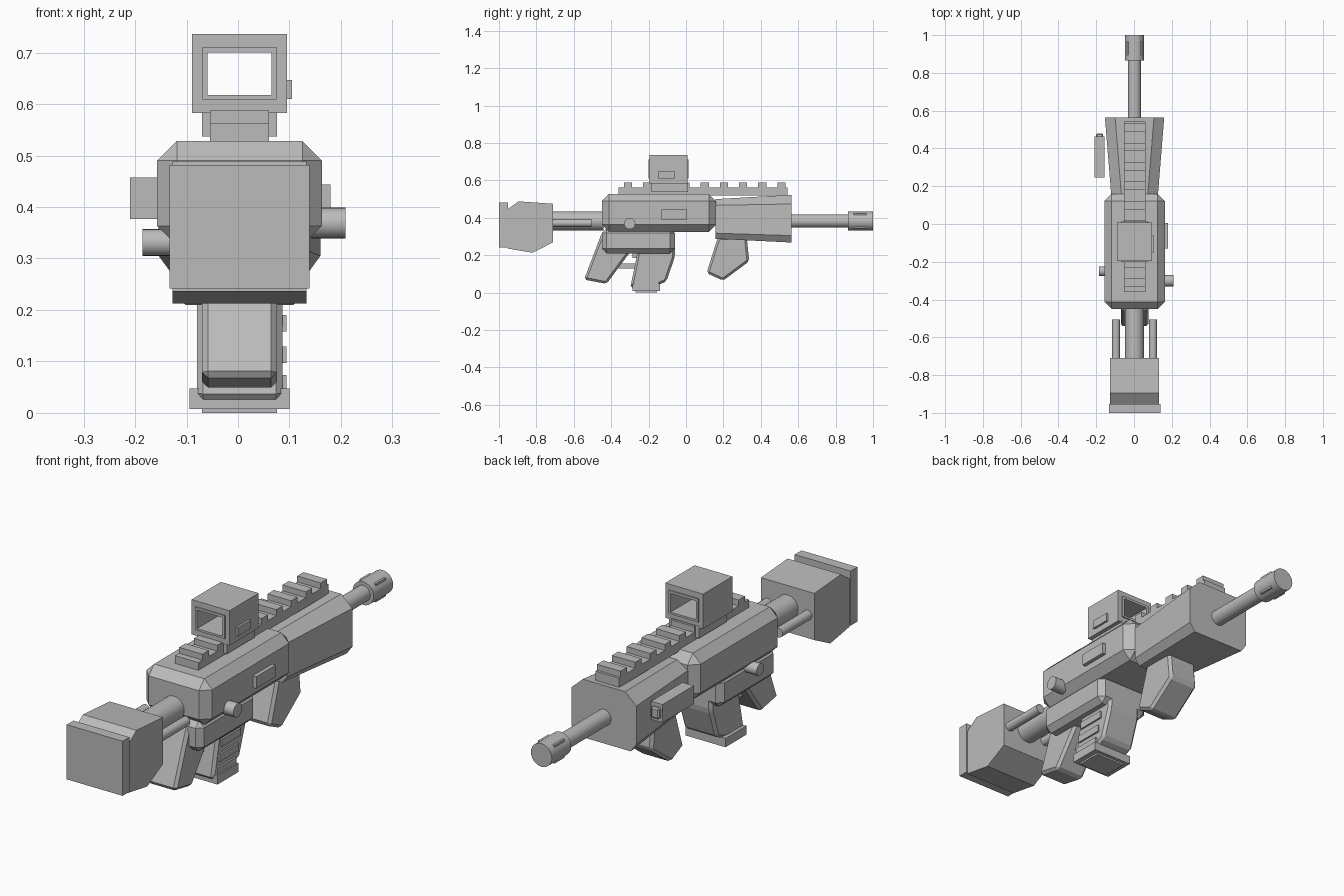
import bpy, bmesh, math
from mathutils import Matrix, Vector

if "Cube" in bpy.data.objects:
    bpy.data.objects.remove(bpy.data.objects["Cube"])

CX = 0.003  # centre line of the body
grey = bpy.data.materials.new("plain_grey")
grey.diffuse_color = (0.5, 0.5, 0.5, 1)
grey.use_nodes = True
grey.node_tree.nodes["Principled BSDF"].inputs["Base Color"].default_value = grey.diffuse_color


def finish(bm, name, bevel=0.0):
    bmesh.ops.recalc_face_normals(bm, faces=bm.faces)
    if bevel:
        bmesh.ops.bevel(bm, geom=bm.edges[:], offset=bevel, segments=1,
                        profile=0.5, affect='EDGES', clamp_overlap=True)
    me = bpy.data.meshes.new(name)
    bm.to_mesh(me)
    bm.free()
    me.materials.append(grey)
    ob = bpy.data.objects.new(name, me)
    ob.location.x = CX
    bpy.context.collection.objects.link(ob)
    return ob


def box(name, x, y, z, bevel=0.0):
    bm = bmesh.new()
    m = Matrix.Translation(((x[0] + x[1]) / 2, (y[0] + y[1]) / 2, (z[0] + z[1]) / 2))
    m = m @ Matrix.Diagonal((x[1] - x[0], y[1] - y[0], z[1] - z[0], 1))
    bmesh.ops.create_cube(bm, size=1, matrix=m)
    return finish(bm, name, bevel)


def loft(name, rings, bevel=0.0):
    """Solid between two or more matching rings of points."""
    bm = bmesh.new()
    vs = [[bm.verts.new(p) for p in r] for r in rings]
    n = len(vs[0])
    for a, b in zip(vs, vs[1:]):
        for i in range(n):
            bm.faces.new((a[i], a[(i + 1) % n], b[(i + 1) % n], b[i]))
    bm.faces.new(vs[0][::-1])
    bm.faces.new(vs[-1])
    return finish(bm, name, bevel)


def profile(name, pts, hw, bevel=0.0):
    """Side outline (y, z) extruded across x."""
    return loft(name, [[(s * hw, y, z) for y, z in pts] for s in (-1, 1)], bevel)


def rod(name, a, b, r, sides=24):
    a, b = Vector(a), Vector(b)
    d = b - a
    bm = bmesh.new()
    m = Matrix.Translation((a + b) / 2) @ d.to_track_quat('Z', 'Y').to_matrix().to_4x4()
    bmesh.ops.create_cone(bm, cap_ends=True, segments=sides, radius1=r, radius2=r,
                          depth=d.length, matrix=m)
    for f in bm.faces:
        f.smooth = len(f.verts) == 4
    for e in bm.edges:
        e.smooth = all(f.smooth for f in e.link_faces)
    return finish(bm, name)


def frame(name, ow, oz, iw, iz, y):
    """Rectangular tube open along y."""
    bm = bmesh.new()
    loops = []
    for w, z in ((ow, oz), (iw, iz)):
        for yy in y:
            loops.append([bm.verts.new((sx * w, yy, z[k])) for sx, k in
                          ((-1, 0), (1, 0), (1, 1), (-1, 1))])
    o0, o1, i0, i1 = loops
    for a, b in ((o0, o1), (o1, i1), (i1, i0), (i0, o0)):
        for i in range(4):
            j = (i + 1) % 4
            bm.faces.new((a[i], a[j], b[j], b[i]))
    return finish(bm, name)


# Upper and lower receiver
box("upper_receiver", (-.16, .16), (-.45, .16), (.325, .528), .038)
box("lower_receiver", (-.13, .13), (-.45, -.06), (.21, .345), .025)


# Tapered eight-sided handguard
def guard_ring(y, hw, top_hw, bot_hw, z0, z1, z2, z3):
    half = [(bot_hw, z0), (hw, z1), (hw, z2), (top_hw, z3)]
    return [(x, y, z) for x, z in half] + [(-x, y, z) for x, z in half[::-1]]


loft("handguard", [guard_ring(.158, .124, .07, .10, .288, .318, .467, .50),
                   guard_ring(.565, .157, .103, .13, .268, .305, .474, .523)])

# Barrel and muzzle
rod("barrel", (0, .55, .383), (0, .88, .383), .035)
rod("muzzle", (0, .865, .383), (0, 1.0, .383), .051)
box("muzzle_ridges", (-.04, .04), (.895, .965), (.343, .423))

# Stock, tube and side rods
profile("stock", [(-.955, .445), (-.895, .488), (-.71, .475), (-.71, .27),
                  (-.82, .213), (-.955, .236)], .13)
box("butt_pad", (-.136, .136), (-1.0, -.953), (.242, .482))
rod("stock_tube", (0, -.72, .383), (0, -.44, .383), .051)
for s in (-1, 1):
    rod("stock_rod", (s * .098, -.72, .372), (s * .098, -.505, .372), .021, 16)

# Top rail with teeth
box("rail_base", (-.057, .057), (-.36, .543), (.52, .562))
for i in range(9):
    y = -.31 + i * .1025
    box("rail_tooth", (-.057, .057), (y - .022, y + .022), (.555, .588))

# Sight
box("sight_mount", (-.073, .073), (-.185, .01), (.537, .59))
frame("sight_body", .092, (.583, .736), .07, (.611, .709), (-.195, .008))
frame("sight_rim", .072, (.609, .711), .062, (.618, .70), (-.2, .014))
box("sight_button", (.085, .102), (-.15, -.06), (.61, .647))

# Side details
box("ejection_port", (.15, .177), (-.13, .005), (.392, .444))
rod("right_knob", (.14, -.301, .369), (.206, -.301, .369), .03)
rod("left_knob", (-.189, -.25, .331), (-.12, -.25, .331), .026)
box("side_light", (-.213, -.158), (.246, .463), (.377, .457))
box("side_light_lens", (-.205, -.166), (.45, .479), (.393, .441), .006)

# Grips
profile("rear_grip", [(-.45, .32), (-.545, .07), (-.425, .047), (-.293, .225),
                      (-.293, .32)], .073, .012)
profile("front_grip", [(.17, .295), (.325, .295), (.338, .168), (.198, .064),
                       (.11, .105)], .073, .012)

# Magazine with side ribs and base plate
profile("magazine", [(-.25, .26), (-.06, .26), (-.06, .19), (-.105, .06),
                     (-.15, .04), (-.298, .025)], .083, .012)
for y, z in ((-.18, .174), (-.195, .113), (-.21, .058)):
    box("magazine_rib", (.075, .091), (y - .065, y + .065), (z - .016, z + .016))
box("magazine_base", (-.097, .097), (-.285, -.14), (.008, .047))
box("magazine_base_pad", (-.073, .073), (-.27, -.155), (0, .02))

# Trigger
box("trigger_bar", (-.025, .025), (-.36, -.26), (.13, .155))
box("trigger_stub", (-.025, .025), (-.285, -.25), (.185, .22))
